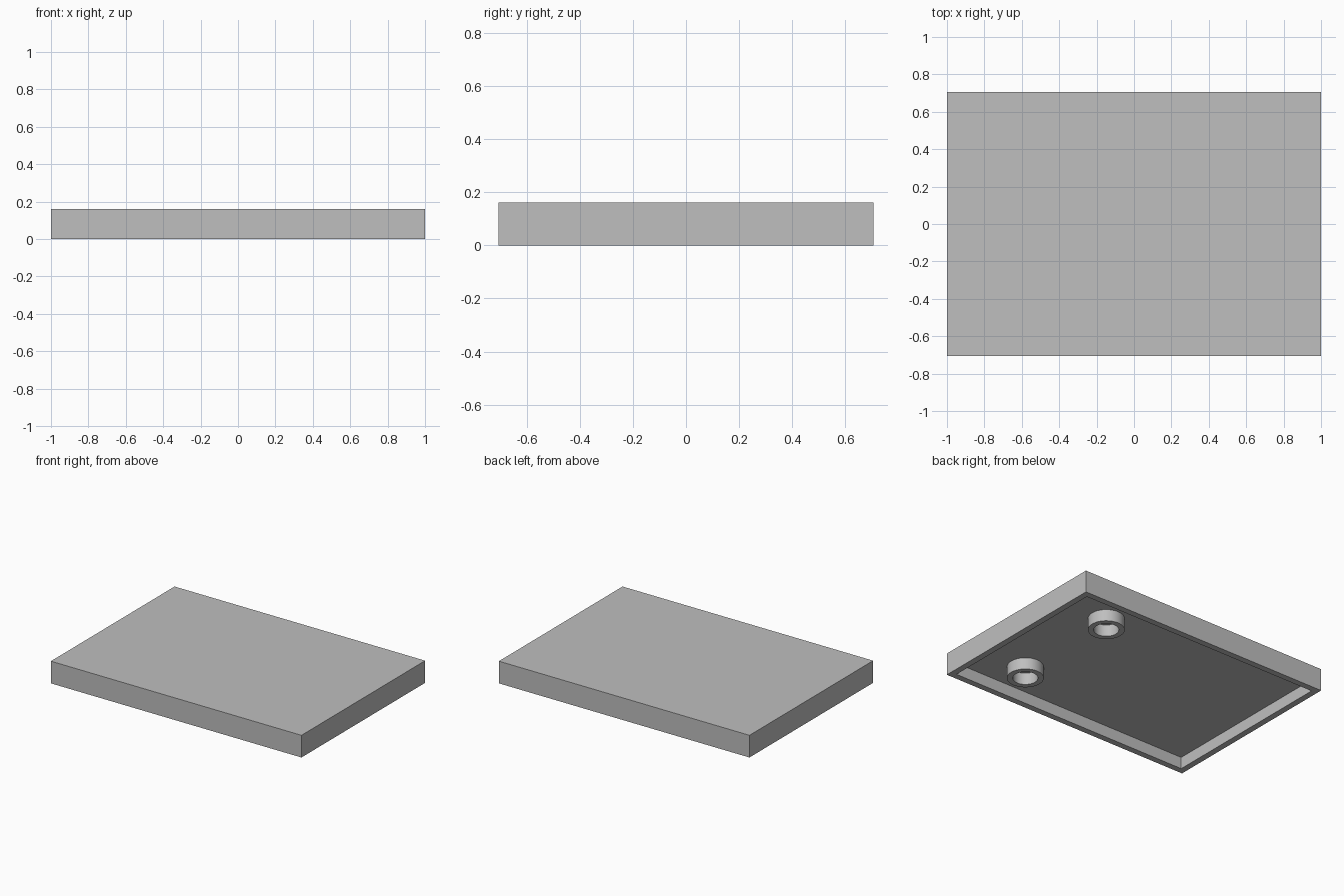
import bpy, bmesh, math

cube = bpy.data.objects.get("Cube")
if cube:
    bpy.data.objects.remove(cube, do_unlink=True)

WIDTH, DEPTH, HEIGHT = 2.0, 1.41, 0.16
RIM, RECESS = 0.063, 0.084

grey = bpy.data.materials.new("plain grey")
grey.use_nodes = True
grey.diffuse_color = (0.52, 0.52, 0.52, 1)
grey.node_tree.nodes["Principled BSDF"].inputs["Base Color"].default_value = grey.diffuse_color


def add_object(name, bm):
    bmesh.ops.recalc_face_normals(bm, faces=bm.faces)
    mesh = bpy.data.meshes.new(name)
    bm.to_mesh(mesh)
    bm.free()
    mesh.materials.append(grey)
    obj = bpy.data.objects.new(name, mesh)
    bpy.context.collection.objects.link(obj)
    return obj


# Slab with a recess pressed into its underside, leaving a rim
bm = bmesh.new()
bmesh.ops.create_cube(bm, size=1)
for v in bm.verts:
    v.co = (v.co.x * WIDTH, v.co.y * DEPTH, (v.co.z + 0.5) * HEIGHT)
bm.normal_update()
bottom = min(bm.faces, key=lambda f: f.calc_center_median().z)
bmesh.ops.inset_region(bm, faces=[bottom], thickness=RIM)
walls = bmesh.ops.extrude_discrete_faces(bm, faces=[bottom])
for v in walls["faces"][0].verts:
    v.co.z = RECESS
add_object("lid_panel", bm)


# Hollow round bosses standing in the recess, flush with the rim
def add_boss(name, x, y, outer=0.12, inner=0.082, sides=48):
    bm = bmesh.new()
    loops = []
    top = RECESS + 0.004
    for radius, z in ((outer, top), (outer, 0), (inner, 0), (inner, top)):
        loops.append([bm.verts.new((radius * math.cos(a), radius * math.sin(a), z))
                      for a in (math.tau * i / sides for i in range(sides))])
    for k in range(4):
        lower, upper = loops[k], loops[(k + 1) % 4]
        for i in range(sides):
            j = (i + 1) % sides
            bm.faces.new((lower[i], lower[j], upper[j], upper[i]))
    boss = add_object(name, bm)
    boss.location = (x, y, 0)
    bpy.ops.object.select_all(action="DESELECT")
    boss.select_set(True)
    bpy.context.view_layer.objects.active = boss
    bpy.ops.object.shade_smooth_by_angle(angle=math.radians(30))


for side, label in ((-1, "front"), (1, "back")):
    add_boss(label + "_boss", 0.58, side * 0.41)
